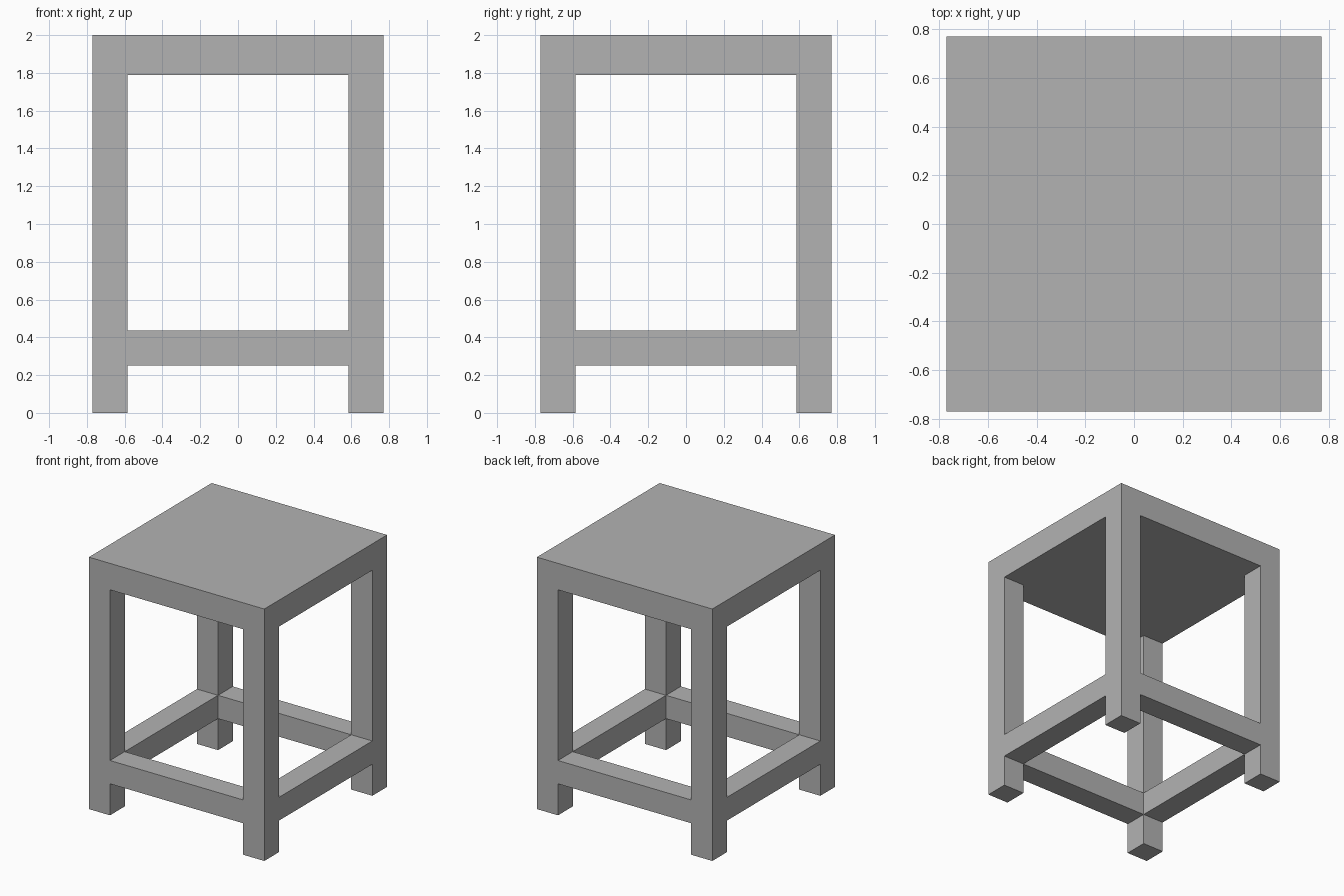
import bpy

# Remove the default cube
cube = bpy.data.objects.get("Cube")
if cube:
    bpy.data.objects.remove(cube, do_unlink=True)

HALF = 0.77          # half the width of the stool
POST = 0.185         # leg and stretcher thickness
SEAT_BOTTOM, TOP = 1.79, 2.0
RAIL_BOTTOM, RAIL_TOP = 0.25, 0.435
INNER = HALF - POST
MID = HALF - POST / 2

grey = bpy.data.materials.new("plain grey")
grey.use_nodes = True
colour = (0.45, 0.45, 0.45, 1)
grey.diffuse_color = colour
grey.node_tree.nodes["Principled BSDF"].inputs["Base Color"].default_value = colour


def box(name, x, y, z0, z1, width, depth):
    """Box centred on x, y and spanning z0 to z1."""
    bpy.ops.mesh.primitive_cube_add(size=1, location=(x, y, (z0 + z1) / 2))
    obj = bpy.context.object
    obj.name = obj.data.name = name
    obj.scale = (width, depth, z1 - z0)
    bpy.ops.object.transform_apply(location=False, rotation=False, scale=True)
    obj.data.materials.append(grey)


# Thick square seat
box("seat", 0, 0, SEAT_BOTTOM, TOP, 2 * HALF, 2 * HALF)

# Legs flush with the seat corners
for side, sx in (("right", -1), ("left", 1)):
    for end, sy in (("front", -1), ("back", 1)):
        box(f"{end}_{side}_leg", sx * MID, sy * MID, 0, SEAT_BOTTOM, POST, POST)

# Stretchers between the legs
for end, s in (("front", -1), ("back", 1)):
    box(f"{end}_stretcher", 0, s * MID, RAIL_BOTTOM, RAIL_TOP, 2 * INNER, POST)
for side, s in (("right", -1), ("left", 1)):
    box(f"{side}_stretcher", s * MID, 0, RAIL_BOTTOM, RAIL_TOP, POST, 2 * INNER)
